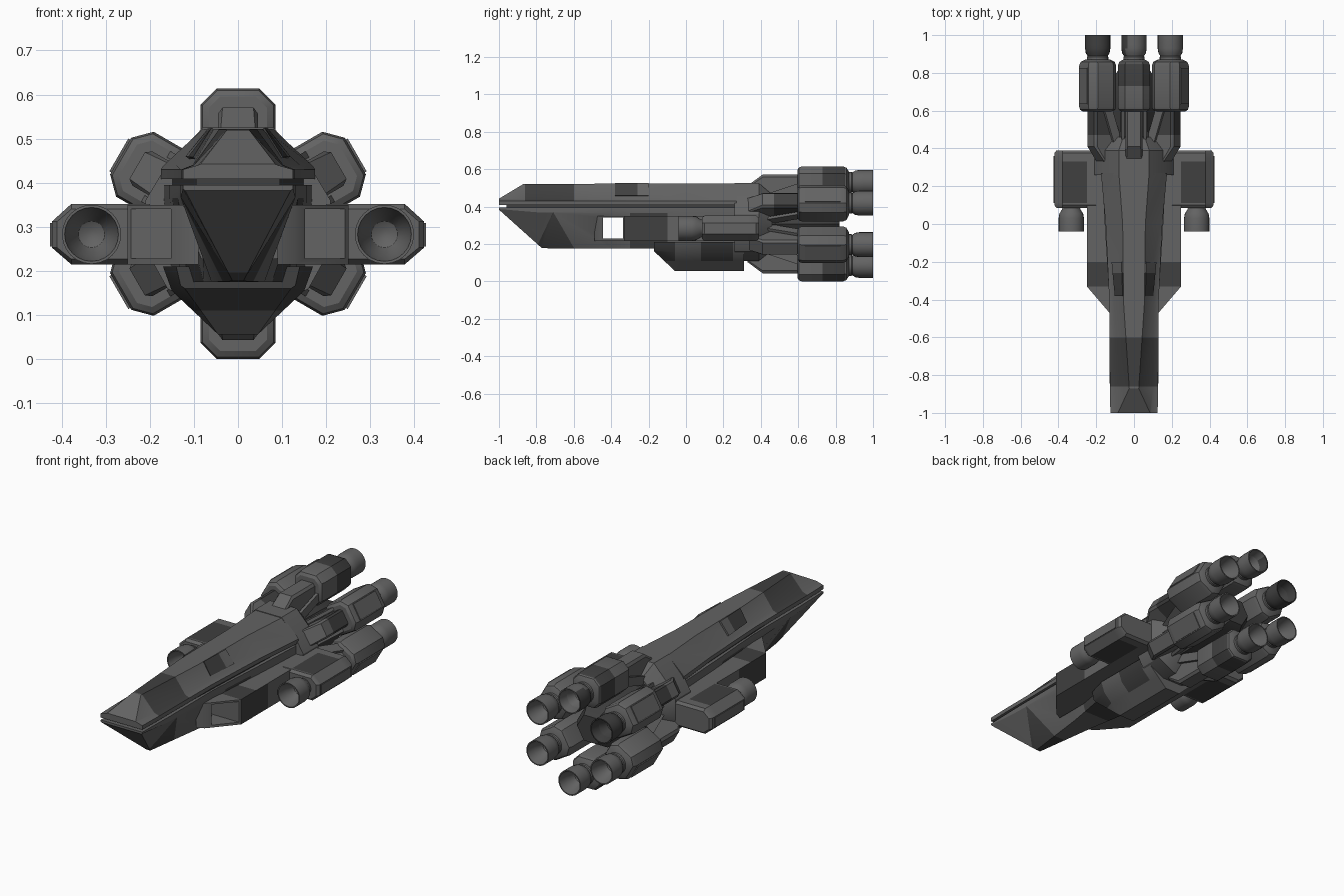
import bpy, bmesh, math
from mathutils import Matrix, Vector

if "Cube" in bpy.data.objects:
    bpy.data.objects.remove(bpy.data.objects["Cube"])

CZ = 0.307  # height of the engine ring axis


def material(name, v):
    m = bpy.data.materials.new(name)
    m.diffuse_color = (v, v, v, 1)
    m.use_nodes = True
    m.node_tree.nodes["Principled BSDF"].inputs["Base Color"].default_value = m.diffuse_color
    return m


MATS = [material("mid_grey", 0.125), material("dark_grey", 0.05)]


def make(name, verts, faces, mat=0, xf=None):
    me = bpy.data.meshes.new(name)
    me.from_pydata(verts, [], faces)
    bm = bmesh.new()
    bm.from_mesh(me)
    if xf:
        bm.transform(xf)
    bmesh.ops.remove_doubles(bm, verts=bm.verts, dist=1e-5)
    bmesh.ops.recalc_face_normals(bm, faces=bm.faces)
    bm.to_mesh(me)
    bm.free()
    for m in MATS:
        me.materials.append(m)
    for p in me.polygons:
        p.material_index = mat
    o = bpy.data.objects.new(name, me)
    bpy.context.collection.objects.link(o)
    return o


def sym(pts):
    """Mirror a half outline (x > 0, top to bottom) into a closed ring."""
    return pts + [(-x, z) for x, z in reversed(pts)]


def loft(name, sections, mat=0, xf=None):
    n = len(sections[0][1])
    verts = [(x, y, z) for y, ring in sections for x, z in ring]
    faces = [list(range(n)), list(range(len(verts) - n, len(verts)))]
    for s in range(len(sections) - 1):
        for i in range(n):
            j = (i + 1) % n
            faces.append([s*n + i, s*n + j, s*n + n + j, s*n + n + i])
    return make(name, verts, faces, mat, xf)


def box(name, x0, x1, y0, y1, z0, z1, mat=0, xf=None):
    r = [(x0, z0), (x1, z0), (x1, z1), (x0, z1)]
    return loft(name, [(y0, r), (y1, r)], mat, xf)


def lathe(name, prof, xf=None, mat=0, n=24):
    """Revolve (radius, y) points about the y axis."""
    verts = [(r*math.cos(2*math.pi*i/n), y, r*math.sin(2*math.pi*i/n))
             for r, y in prof for i in range(n)]
    faces = [[s*n + i, s*n + (i+1) % n, s*n + n + (i+1) % n, s*n + n + i]
             for s in range(len(prof) - 1) for i in range(n)]
    return make(name, verts, faces + [list(range(n)), list(range(len(verts) - n, len(verts)))], mat, xf)


def camo(o, planes, rule):
    """Slice the mesh along planes and darken the faces chosen by the rule."""
    bm = bmesh.new()
    bm.from_mesh(o.data)
    for co, no in planes:
        bmesh.ops.bisect_plane(bm, geom=bm.verts[:] + bm.edges[:] + bm.faces[:], plane_co=co, plane_no=no)
    for f in bm.faces:
        f.material_index = int(rule(f.calc_center_median()))
    bm.to_mesh(o.data)
    bm.free()


def ycuts(*ys):
    return [((0, y, 0), (0, 1, 0)) for y in ys]


# upper hull: long wedge with a thin lip and sloping nose
def upper(y, w, s, t, zt):
    return (y, sym([(t, zt), (s, 0.44), (w, 0.43), (w, 0.408)]))


hull = loft("upper_hull", [upper(-1, 0.125, 0.09, 0.085, 0.442), upper(-0.87, 0.128, 0.10, 0.025, 0.52),
                           upper(-0.42, 0.13, 0.105, 0.055, 0.522), upper(0, 0.15, 0.14, 0.06, 0.522),
                           upper(0.27, 0.175, 0.168, 0.08, 0.522)])
camo(hull, ycuts(-0.86, -0.6), lambda c: -0.86 < c.y < -0.6 and c.z > 0.435)

# dark seam between the hull halves
loft("hull_seam", [(-0.96, sym([(0.095, 0.42), (0.095, 0.37)])), (0.3, sym([(0.15, 0.42), (0.15, 0.37)]))], 1)


# lower hull: V shaped keel widening to the rear
def lower(y, w, b, zb):
    return (y, sym([(w, 0.395), (w, min(0.375, zb + 0.19) if zb < 0.3 else 0.386), (b, zb)]))


keel = loft("lower_hull", [lower(-1, 0.125, 0.12, 0.383), lower(-0.77, 0.13, 0.012, 0.177),
                           lower(-0.4, 0.13, 0.06, 0.175), lower(0, 0.155, 0.13, 0.175),
                           lower(0.3, 0.17, 0.15, 0.175)])

# side intakes with slanted open fronts
intakes = []
for s, side in ((-1, "left"), (1, "right")):
    plan = [(0.09, -0.49), (0.13, -0.47), (0.25, -0.33), (0.25, 0.36), (0.09, 0.36)]
    n = len(plan)
    v = [(s*x, y, z) for z in (0.215, 0.35) for x, y in plan]
    f = [list(range(n)), list(range(n, 2*n))] + [[i, (i+1) % n, (i+1) % n + n, i + n] for i in range(n)]
    intakes.append(make(side + "_intake", v, f))

# duct running right through the hull between the intakes
cutter = box("duct_cutter", -0.243, 0.243, -0.445, -0.338, 0.228, 0.34)
cutter.hide_render = True
for o in [keel] + intakes:
    m = o.modifiers.new("duct", 'BOOLEAN')
    m.operation, m.object, m.solver = 'DIFFERENCE', cutter, 'EXACT'
    bpy.context.view_layer.objects.active = o
    bpy.ops.object.modifier_apply(modifier=m.name)
bpy.data.objects.remove(cutter)
camo(keel, [((0, -0.8, 0.18), (0, 0.19, -0.09)), ((0, -0.6, 0.18), (0, 0.19, 0.11))] + ycuts(-0.3, -0.1),
     lambda c: c.z < 0.37 and (-0.8 + 0.47*(c.z - 0.18) < c.y < -0.6 - 0.58*(c.z - 0.18) or -0.3 < c.y < -0.1))
for o in intakes:
    camo(o, ycuts(-0.33, -0.1, -0.2),
         lambda c: (-0.33 < c.y < -0.1 and abs(c.x) > 0.245) or (-0.33 < c.y < -0.2 and c.z > 0.34))

# hull hatches on the upper slopes
for s in (-1, 1):
    q = [(0.056, -0.38, 0.522), (0.098, -0.38, 0.455), (0.115, -0.2, 0.457), (0.063, -0.2, 0.522)]
    v = [(s*(x + d), y, z + d*0.7) for d in (-0.004, 0.004) for x, y, z in q]
    h = make("hull_hatch", v, [(0, 1, 2, 3), (4, 5, 6, 7)] + [(i, (i+1) % 4, (i+1) % 4 + 4, i + 4) for i in range(4)])
    camo(h, ycuts(-0.26), lambda c: c.y < -0.26)

# belly fairing
full = sym([(0.17, 0.21), (0.15, 0.155), (0.045, 0.056)])
belly = loft("belly_fairing", [(-0.17, sym([(0.14, 0.21), (0.13, 0.167), (0.12, 0.16)])), (-0.06, full), (0.31, full)])
camo(belly, ycuts(0.08, 0.25) + [((0, 0, 0.11), (0, 0, 1))],
     lambda c: (0.08 < c.y < 0.25 and c.z > 0.11) or (c.y < -0.09))

# rear collar
half = [(0.08, 0.525), (0.165, 0.435), (0.21, 0.36), (0.21, 0.25), (0.16, 0.16), (0.06, 0.11)]


def shrink(k):
    return sym([(x*k, CZ + (z - CZ)*k) for x, z in half])


loft("rear_collar", [(0.26, shrink(1)), (0.39, shrink(1)), (0.46, shrink(0.72))])

# side pods with forward facing nozzles
BELL = [(0.042, 0.86), (0.05, 0.885), (0.063, 0.905), (0.067, 0.93), (0.067, 1.0),
        (0.061, 1.0), (0.05, 0.95), (0.03, 0.91), (0.012, 0.9)]
for s, side in ((-1, "left"), (1, "right")):
    def ring(i):
        p = [(0.2, 0.352 - i), (0.378, 0.352 - i), (0.422 - i, 0.312), (0.422 - i, 0.253),
             (0.378, 0.215 + i), (0.2, 0.215 + i)]
        return [(s*x, z) for x, z in p]
    pod = loft(side + "_pod", [(0.085, ring(0.012)), (0.1, ring(0)), (0.375, ring(0)), (0.39, ring(0.012))])
    camo(pod, ycuts(0.11, 0.33) + [((s*0.25, 0, 0), (1, 0, 0))],
         lambda c: 0.11 < c.y < 0.33 and abs(c.x) > 0.25 and (c.z > 0.345 or c.z < 0.22))
    box(side + "_pod_panel", s*0.418, s*0.426, 0.11, 0.36, 0.256, 0.309)
    xf = Matrix.Translation((s*0.332, 0.96, 0.283)) @ Matrix.Rotation(math.pi, 4, 'Z')
    lathe(side + "_pod_nozzle", BELL, xf)

# central engine core
hexa = [(math.sin(math.radians(60*i + 30)), math.cos(math.radians(60*i + 30))) for i in range(6)]
loft("engine_core", [(y, [(x*r, CZ + z*r) for x, z in hexa])
                     for y, r in ((0.4, 0.15), (0.6, 0.14), (0.76, 0.12), (0.82, 0.08))], 1)


# ring of six engines
def octo(h, c):
    return sym([(h - c, h), (h, h - c), (h, c - h), (h - c, -h)])


def shift(ring, r):
    return [(x, z + r) for x, z in ring]


R = 0.222
for k in range(6):
    xf = Matrix.Translation((0, 0, CZ)) @ Matrix.Rotation(math.radians(60*k), 4, 'Y')
    body = loft("engine_body", [(y, shift(octo(h, c), R)) for y, h, c in
                                ((0.595, 0.066, 0.025), (0.605, 0.08, 0.033), (0.62, 0.085, 0.037),
                                 (0.84, 0.085, 0.037), (0.858, 0.078, 0.033), (0.872, 0.055, 0.023))], 0, xf)
    if k % 3 == 0:
        camo(body, ycuts(0.73, 0.85), lambda c: 0.73 < c.y < 0.85 and abs(c.z - CZ) > 0.2)
    else:
        # raised service panel
        box("engine_panel", -0.043, 0.043, 0.635, 0.825, R + 0.082, R + 0.09, 0, xf)
    # nozzle bell and clamp ring
    bell = lathe("engine_nozzle", BELL, xf @ Matrix.Translation((0, 0, R)))
    if k in (0, 5):
        camo(bell, ycuts(0.95), lambda c: c.x < -0.04)
    lathe("nozzle_clamp", [(0.052, 0.865), (0.056, 0.87), (0.056, 0.885), (0.052, 0.89)],
          xf @ Matrix.Translation((0, 0, R)))
    # support arm with sloped front
    arm = loft("engine_arm", [(0.33, sym([(0.04, 0.205), (0.045, 0.195), (0.045, 0.12)])),
                              (0.41, sym([(0.035, 0.264), (0.045, 0.25), (0.045, 0.15)])),
                              (0.61, sym([(0.035, 0.264), (0.045, 0.25), (0.045, 0.19)]))], 0, xf)
    if k in (1, 5):
        camo(arm, ycuts(0.47), lambda c: c.y > 0.47)
    # slanted braces either side of the arm
    for s in (-1, 1):
        a = [(s*x, z) for x, z in ((0.05, 0.10), (0.066, 0.10), (0.066, 0.15), (0.05, 0.15))]
        loft("engine_brace", [(0.40, a), (0.61, [(x, z + 0.07) for x, z in a])], 0, xf)

# smooth shading with sharp edges kept
bpy.ops.object.select_all(action='DESELECT')
for o in bpy.context.scene.objects:
    o.select_set(True)
    bpy.context.view_layer.objects.active = o
bpy.ops.object.shade_smooth_by_angle(angle=math.radians(30))
